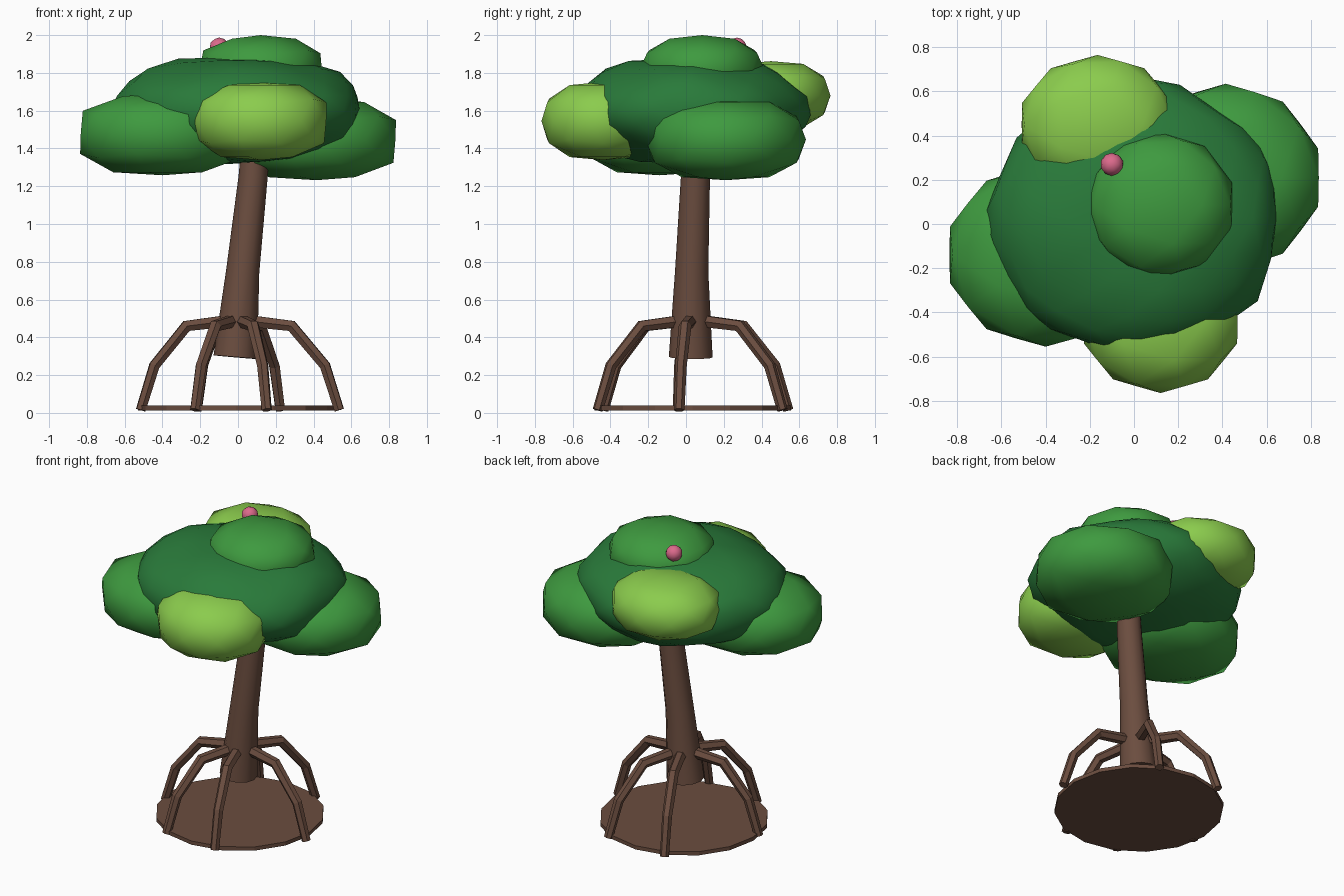
import bpy, bmesh, math
from mathutils import Vector

if "Cube" in bpy.data.objects:
    bpy.data.objects.remove(bpy.data.objects["Cube"])


def material(name, r, g, b):
    lin = [((c / 255 + 0.055) / 1.055) ** 2.4 for c in (r, g, b)]
    m = bpy.data.materials.new(name)
    m.diffuse_color = (*lin, 1)
    m.use_nodes = True
    m.node_tree.nodes["Principled BSDF"].inputs["Base Color"].default_value = m.diffuse_color
    return m


BARK = material("bark brown", 107, 77, 63)
DARK = material("dark green", 41, 122, 58)
LEAF = material("leaf green", 62, 154, 63)
LIME = material("lime green", 139, 204, 77)
PINK = material("pink", 220, 106, 140)


def make_object(name, bm, mat, smooth=None):
    bmesh.ops.recalc_face_normals(bm, faces=bm.faces[:])
    me = bpy.data.meshes.new(name)
    bm.to_mesh(me)
    bm.free()
    me.materials.append(mat)
    ob = bpy.data.objects.new(name, me)
    bpy.context.collection.objects.link(ob)
    if smooth:
        bpy.ops.object.select_all(action='DESELECT')
        ob.select_set(True)
        bpy.context.view_layer.objects.active = ob
        bpy.ops.object.shade_smooth_by_angle(angle=math.radians(smooth))
    return ob


def tube(name, path, radii, sides, mat, smooth=None):
    """Closed tapered tube through the path points, mitred at the bends."""
    pts = [Vector(p) for p in path]
    bm = bmesh.new()
    rings = []
    side = None
    for i, p in enumerate(pts):
        t = (pts[min(i + 1, len(pts) - 1)] - pts[max(i - 1, 0)]).normalized()
        if side is None:
            side = t.cross(Vector((0, 0, 1)) if abs(t.z) < 0.9 else Vector((0, 1, 0)))
        u = (side - t * side.dot(t)).normalized()
        v = t.cross(u)
        rings.append([bm.verts.new(p + radii[i] * (
            u * math.cos(2 * math.pi * k / sides) + v * math.sin(2 * math.pi * k / sides)))
            for k in range(sides)])
    for a, b in zip(rings, rings[1:]):
        for k in range(sides):
            n = (k + 1) % sides
            bm.faces.new((a[k], a[n], b[n], b[k]))
    bm.faces.new(rings[0])
    bm.faces.new(rings[-1])
    return make_object(name, bm, mat, smooth)


def blob(name, centre, size, mat, detail=2, power=2.0, rough=0.0):
    """Icosphere stretched to size; power above 2 makes it squarer in profile."""
    bm = bmesh.new()
    bmesh.ops.create_icosphere(bm, subdivisions=detail, radius=1)
    for v in bm.verts:
        x, y, z = v.co
        k = (math.hypot(x, y) ** power + abs(z) ** power) ** (-1 / power)
        k *= 1 + rough * math.sin(5 * x + 1) * math.sin(6 * y + 2) * math.cos(4 * z)
        v.co = Vector(centre) + Vector([c * s * k for c, s in zip(v.co, size)])
    return make_object(name, bm, mat, 60)


# Leaning trunk, floating above the base on its stilt roots
tube("trunk", [(-0.014, 0.025, 0.295), (0.025, 0.03, 0.75), (0.08, 0.05, 1.25), (0.095, 0.055, 1.5)],
     [0.116, 0.088, 0.077, 0.07], 12, BARK, 40)

# Thin base disc
bm = bmesh.new()
bmesh.ops.create_cone(bm, cap_ends=True, segments=16, radius1=0.52, radius2=0.52, depth=0.025)
for v in bm.verts:
    v.co += Vector((-0.01, 0.035, 0.026))
make_object("base_disc", bm, BARK)

# Six arched stilt roots: (angle, reach)
roots = [(-7, 0.54), (65, 0.53), (113, 0.555), (188, 0.52), (244, 0.52), (287, 0.52)]
for i, (ang, reach) in enumerate(roots):
    c, s = math.cos(math.radians(ang)), math.sin(math.radians(ang))
    profile = [(0.03, 0.49), (reach * 0.53, 0.46), (reach * 0.86, 0.25), (reach, 0.015)]
    tube(f"stilt_root_{i + 1}", [(c * r, 0.03 + s * r, z) for r, z in profile],
         [0.036, 0.034, 0.031, 0.028], 6, BARK)

# Crown of overlapping leaf clumps
blob("crown_main", (0.0, 0.03, 1.60), (0.655, 0.61, 0.285), DARK, 3, 2.3, 0.06)
blob("crown_top", (0.12, 0.085, 1.82), (0.34, 0.33, 0.18), LEAF, 2, 2.4)
blob("crown_left", (-0.40, -0.14, 1.475), (0.455, 0.415, 0.217), LEAF, 2, 2.9)
blob("crown_right", (0.415, 0.21, 1.447), (0.44, 0.425, 0.215), LEAF, 2, 2.9)
blob("crown_front", (0.12, -0.44, 1.545), (0.365, 0.325, 0.207), LIME, 2, 2.8)
blob("crown_back", (-0.165, 0.45, 1.68), (0.36, 0.315, 0.182), LIME, 2, 2.8)

# Small pink fruit on top
blob("fruit", (-0.1, 0.27, 1.935), (0.052, 0.052, 0.052), PINK)
